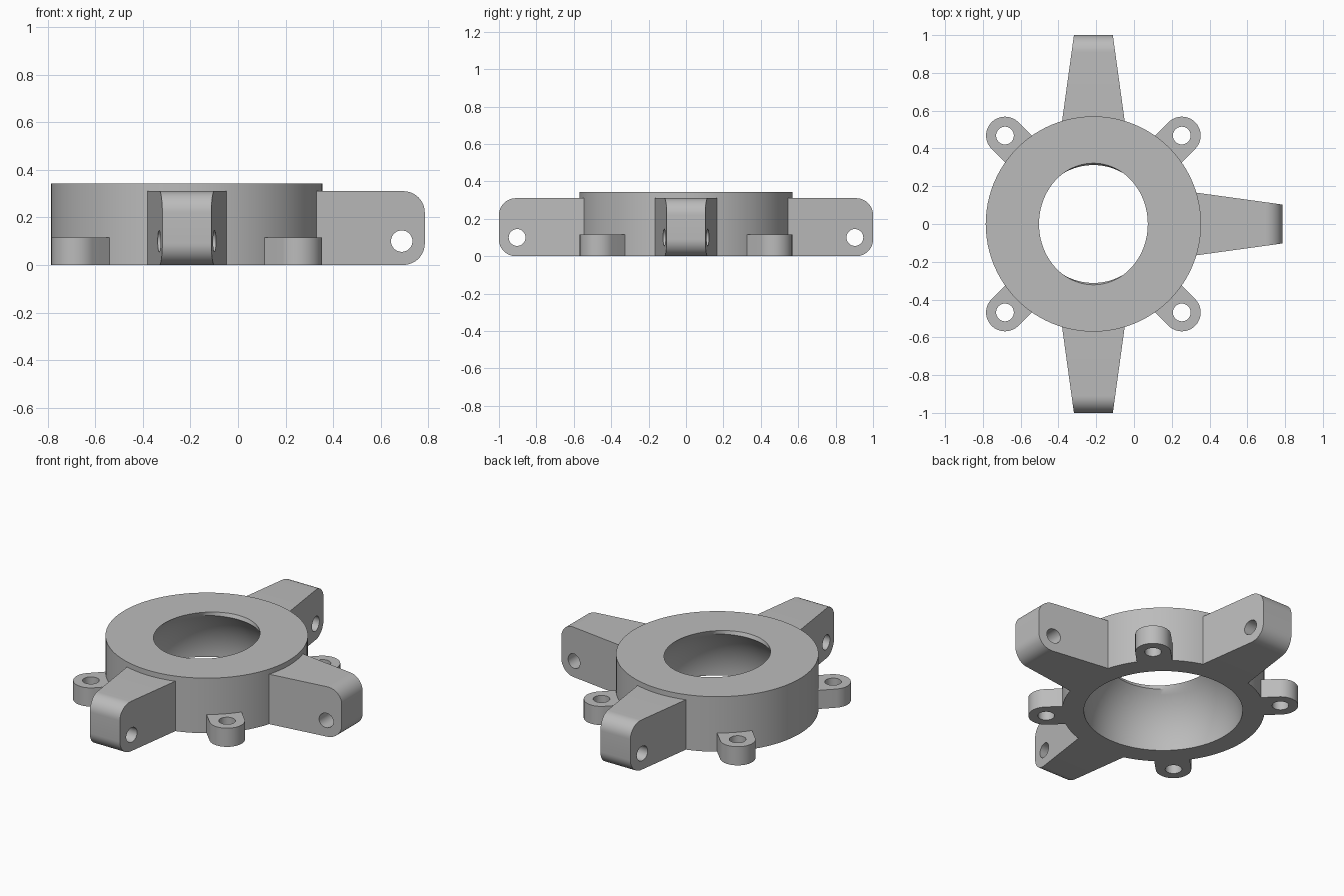
import bpy, bmesh
from math import sin, cos, pi, radians, sqrt

cube = bpy.data.objects.get("Cube")
if cube:
    bpy.data.objects.remove(cube, do_unlink=True)

HUB_X = -0.215          # hub axis, offset because one side has no arm
HUB_R, HUB_H = 0.57, 0.342
BALL_R = 0.447          # spherical seat inside the hub

grey = bpy.data.materials.new("plain grey")
grey.use_nodes = True
colour = (0.5, 0.5, 0.5, 1)
grey.diffuse_color = colour
grey.node_tree.nodes["Principled BSDF"].inputs["Base Color"].default_value = colour


def add_object(name, bm, angle=0):
    bmesh.ops.recalc_face_normals(bm, faces=bm.faces)
    mesh = bpy.data.meshes.new(name)
    bm.to_mesh(mesh)
    bm.free()
    mesh.materials.append(grey)
    obj = bpy.data.objects.new(name, mesh)
    obj.location.x = HUB_X
    obj.rotation_euler.z = radians(angle)
    bpy.context.collection.objects.link(obj)
    bpy.ops.object.select_all(action='DESELECT')
    obj.select_set(True)
    bpy.context.view_layer.objects.active = obj
    bpy.ops.object.shade_smooth_by_angle(angle=radians(30))
    return obj


def arc(cx, cy, r, start, end, steps):
    """Points along an arc, angles in degrees."""
    turns = [radians(start + (end - start) * i / steps) for i in range(steps + 1)]
    return [(cx + r * cos(t), cy + r * sin(t)) for t in turns]


def plate(outlines, half_thickness):
    """Solid plate from an outline and the holes in it."""
    curve = bpy.data.curves.new("outline", 'CURVE')
    curve.dimensions = '2D'
    curve.fill_mode = 'BOTH'
    curve.extrude = half_thickness
    for points in outlines:
        spline = curve.splines.new('POLY')
        spline.points.add(len(points) - 1)
        for p, (x, y) in zip(spline.points, points):
            p.co = (x, y, 0, 1)
        spline.use_cyclic_u = True
    helper = bpy.data.objects.new("outline", curve)
    bpy.context.collection.objects.link(helper)
    bpy.context.view_layer.update()
    evaluated = helper.evaluated_get(bpy.context.evaluated_depsgraph_get())
    mesh = bpy.data.meshes.new_from_object(evaluated)
    bm = bmesh.new()
    bm.from_mesh(mesh)
    bmesh.ops.remove_doubles(bm, verts=bm.verts, dist=1e-4)
    bpy.data.objects.remove(helper, do_unlink=True)
    bpy.data.curves.remove(curve)
    bpy.data.meshes.remove(mesh)
    return bm


# Hub: lathed ring with a spherical seat and a neck widened along y
def build_hub(segments=96):
    rings = [(HUB_R, HUB_R, 0), (HUB_R, HUB_R, HUB_H), (0.288, 0.322, HUB_H)]
    neck_z, steps = 0.32, 14
    for i in range(steps + 1):
        z = neck_z * (1 - i / steps)
        r = sqrt(BALL_R ** 2 - z ** 2)
        rings.append((r, r, z))
    bm = bmesh.new()
    loops = []
    for rx, ry, z in rings:
        turns = [2 * pi * i / segments for i in range(segments)]
        loops.append([bm.verts.new((rx * cos(t), ry * sin(t), z)) for t in turns])
    for a, b in zip(loops, loops[1:] + loops[:1]):
        for i in range(segments):
            j = (i + 1) % segments
            bm.faces.new((a[i], a[j], b[j], b[i]))
    add_object("hub_ring", bm)


# Arm: rounded side profile with a pin hole, narrowing towards the tip
def build_arm(name, angle):
    root, tip, height, r = 0.5, 1.0, 0.31, 0.09
    outline = [(root, 0)]
    outline += arc(tip - r, r, r, -90, 0, 12)
    outline += arc(tip - r, height - r, r, 0, 90, 12)
    outline.append((root, height))
    hole = arc(0.903, 0.1, 0.045, 0, 350, 35)
    bm = plate([outline, hole], 1)
    for v in bm.verts:
        x, z, side = v.co
        half_width = 0.103 + (tip - x) * 0.138
        v.co = (x, side * half_width, z)
    add_object(name, bm, angle)


# Lug: flat ear with a round end and a screw hole
def build_lug(name, angle):
    root, centre, r, height = 0.52, 0.662, 0.1, 0.116
    outline = [(root, -r)] + arc(centre, 0, r, -90, 90, 32) + [(root, r)]
    hole = arc(centre, 0, 0.047, 0, 350, 35)
    bm = plate([outline, hole], height / 2)
    bmesh.ops.translate(bm, verts=bm.verts, vec=(0, 0, height / 2))
    add_object(name, bm, angle)


build_hub()
for name, angle in (("left_arm", 0), ("back_arm", 90), ("front_arm", -90)):
    build_arm(name, angle)
for i, name in enumerate(("back_left", "back_right", "front_right", "front_left")):
    build_lug(name + "_lug", 45 + 90 * i)
